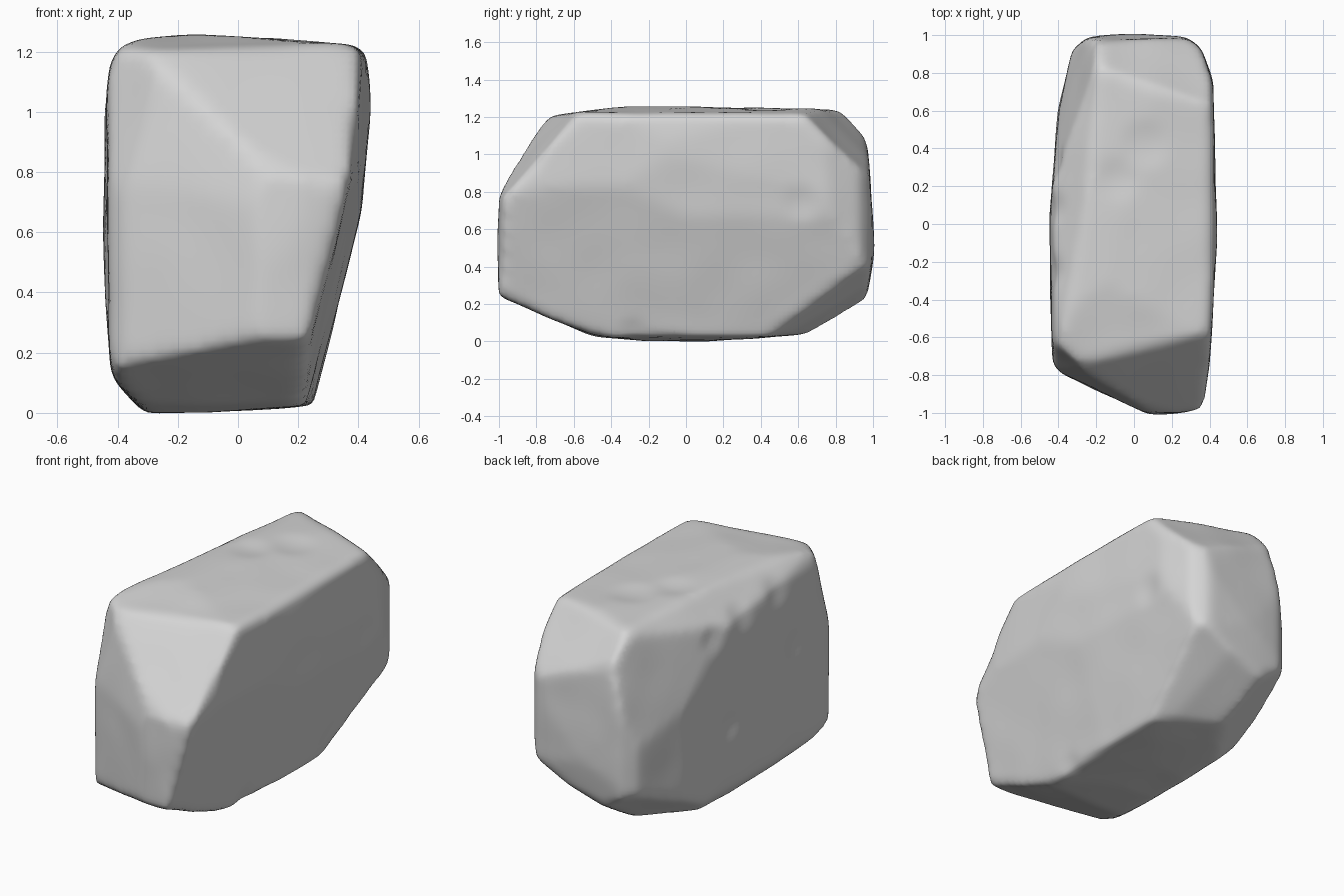
import bpy, bmesh
from mathutils import Vector, noise

cube = bpy.data.objects.get("Cube")
if cube:
    bpy.data.objects.remove(cube, do_unlink=True)

X, Y, Z = range(3)

# Convex outlines of the boulder, each running anticlockwise
FRONT_OUTLINE = [(-.3, -.015), (.25, .025), (.41, .68), (.445, 1.05), (.42, 1.22),
                 (-.14, 1.26), (-.37, 1.24), (-.42, 1.18), (-.445, 1), (-.445, .45),
                 (-.42, .12)]
SIDE_OUTLINE = [(-.2, 0), (.1, 0), (.7, .04), (.96, .2), (1.01, .5), (.97, 1.08),
                (.82, 1.24), (-.3, 1.26), (-.72, 1.21), (-.87, 1.05), (-1, .78),
                (-1.01, .5), (-1, .24), (-.5, .03)]
TOP_OUTLINE = [(-.43, -.74), (-.39, -.79), (.1, -1.02), (.37, -.98), (.4, -.75),
               (.44, -.1), (.42, .75), (.36, .93), (.28, .99), (0, 1.01),
               (-.25, .99), (-.33, .92), (-.4, .6), (-.45, 0)]

# Slanted breaks: a point on each and its outward direction
FRONT_BREAKS = [
    ((.38, -.6, 1.2), (.05, -.23, .2)),        # upper left slope
    ((.1, -1.01, .75), (-.4, -.9, .15)),       # lean of the front
    ((-.42, -.77, .7), (-.65, -.7, .2)),       # right corner
]
BACK_BREAKS = [
    ((.42, .63, 1.22), (.25, .7, .66)),        # upper left slope
    ((-.28, .85, 1.15), (-.45, .5, .74)),      # upper right corner
    ((-.38, .3, 1.18), (-.8, .25, .2)),        # right shoulder
    ((.28, .5, .05), (.08, .18, -.29)),        # underside slope
    ((.32, .7, .23), (.4, .5, -.77)),          # lower left corner
    ((-.36, .5, .12), (-.5, .4, -.75)),        # lower right corner
]
SIDE_BREAKS = [
    ((-.39, -.6, 1.22), (-.6, .08, .75)),      # upper right edge
    ((.41, 0, .68), (.97, -.06, -.24)),        # undercut of the left side
]


def cleave(points, point, normal):
    """Cut the hull of the points with a plane and return the corners left."""
    bm = bmesh.new()
    for p in points:
        bm.verts.new(p)
    bmesh.ops.convex_hull(bm, input=bm.verts[:])
    bmesh.ops.bisect_plane(bm, geom=bm.verts[:] + bm.edges[:] + bm.faces[:],
                           plane_co=point, plane_no=Vector(normal).normalized(),
                           clear_outer=True)
    bmesh.ops.remove_doubles(bm, verts=bm.verts[:], dist=.001)
    left = [v.co.copy() for v in bm.verts]
    bm.free()
    return left


def trim(points, outline, across, up):
    """Cleave along every edge of an outline drawn on two axes."""
    for start, end in zip(outline, outline[1:] + outline[:1]):
        point, normal = Vector(), Vector()
        point[across], point[up] = start
        normal[across] = end[1] - start[1]
        normal[up] = start[0] - end[0]
        points = cleave(points, point, normal)
    return points


# Trim a block to the three outlines, then make the slanted breaks
corners = [Vector((x, y, z)) for x in (-1, 1) for y in (-2, 2) for z in (-1, 2)]
corners = trim(corners, FRONT_OUTLINE, X, Z)
corners = trim(corners, SIDE_OUTLINE, Y, Z)
corners = trim(corners, TOP_OUTLINE, X, Y)
for point, normal in FRONT_BREAKS + BACK_BREAKS + SIDE_BREAKS:
    corners = cleave(corners, point, normal)

# Closed boulder from the remaining corners
bm = bmesh.new()
for corner in corners:
    bm.verts.new(corner)
bmesh.ops.convex_hull(bm, input=bm.verts[:])
bmesh.ops.recalc_face_normals(bm, faces=bm.faces[:])
mesh = bpy.data.meshes.new("boulder")
bm.to_mesh(mesh)
bm.free()
boulder = bpy.data.objects.new("boulder", mesh)
bpy.context.collection.objects.link(boulder)
bpy.ops.object.select_all(action='DESELECT')
boulder.select_set(True)
bpy.context.view_layer.objects.active = boulder

# Even surface to weather
remesh = boulder.modifiers.new("even_surface", 'REMESH')
remesh.mode = 'VOXEL'
remesh.voxel_size = .025
bpy.ops.object.modifier_apply(modifier=remesh.name)

# Hollows in the top, the left side and the lower edge, then small chips
# down the right side: centre, radius, depth
chips = [((.06, .42, 1.24), .13, .015), ((-.08, .24, 1.24), .12, .012),
         ((.41, .62, .74), .1, .015), ((.25, -.28, .04), .08, .015)]
chips += [((-.42, y, z), .09, .018)
          for y, z in [(-.25, 1.13), (.08, 1.1), (.32, 1.05), (.2, .5), (-.4, .75)]]

# Knock in the chips and roughen the stone faintly
bm = bmesh.new()
bm.from_mesh(boulder.data)
bm.normal_update()
moves = []
for v in bm.verts:
    push = .006 * noise.noise(v.co * 4)
    for centre, radius, depth in chips:
        distance = (v.co - Vector(centre)).length / radius
        push -= depth * max(0, 1 - distance ** 2)
    moves.append(v.normal * push)
for v, move in zip(bm.verts, moves):
    v.co += move

# Wear the edges round
for _ in range(6):
    bmesh.ops.smooth_vert(bm, verts=bm.verts[:], factor=.5,
                          use_axis_x=True, use_axis_y=True, use_axis_z=True)
bm.to_mesh(boulder.data)
bm.free()

# Stone colour
stone = bpy.data.materials.new("grey_stone")
stone.use_nodes = True
grey = (.66, .66, .66, 1)
stone.diffuse_color = grey
stone.node_tree.nodes["Principled BSDF"].inputs["Base Color"].default_value = grey
boulder.data.materials.clear()
boulder.data.materials.append(stone)
bpy.ops.object.shade_smooth()
